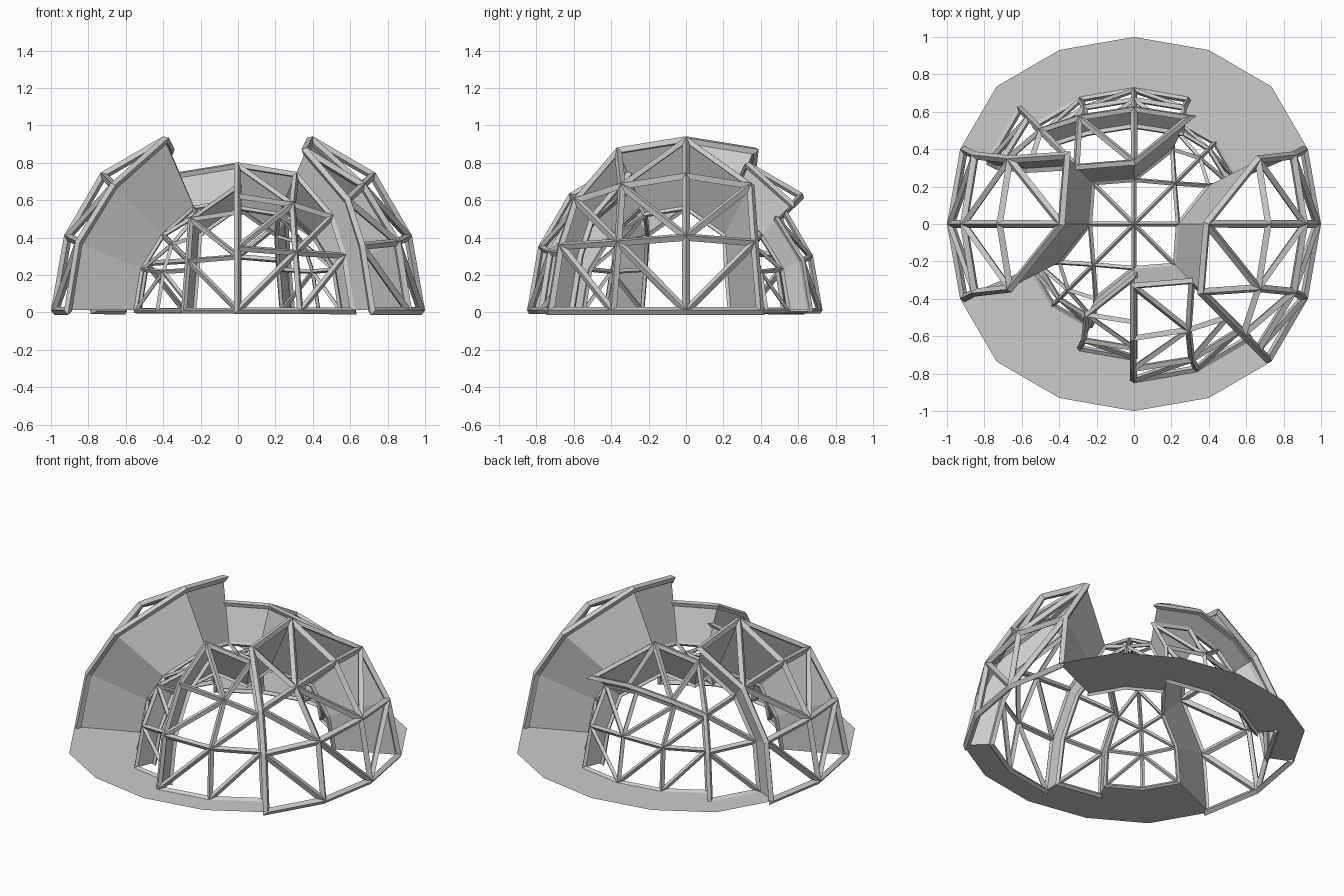
import bpy, bmesh
from mathutils import Vector
from collections import defaultdict

if "Cube" in bpy.data.objects:
    bpy.data.objects.remove(bpy.data.objects["Cube"])

LIFT = 0.012      # dome base sits slightly above the ground
STRUT = 0.043     # strut thickness at radius 1

# Rounded-cube grid: (larger, smaller step) -> (u, v, depth)
GRID = {(0, 0): (0, 0, 1), (1, 0): (.4, 0, .93), (2, 0): (.735, 0, .735),
        (1, 1): (.37, .37, .87), (2, 1): (.68, .35, .68), (2, 2): (.6, .6, .6)}
# Radius of each column of the four side faces, from the negative end
SIDES = {'+x': (1, 1, 1, .6), '-x': (.6, 1, 1, .85),
         '-y': (.6, .73, .85, .85), '+y': (.73, .73, .73, .6)}


def point(face, u, v):
    a, b = abs(u), abs(v)
    p, q, d = GRID[max(a, b), min(a, b)]
    if b > a:
        p, q = q, p
    p, q = (p if u > 0 else -p), (q if v > 0 else -q)
    if face == 'top':
        return Vector((p, q, d))
    s = 1 if face[0] == '+' else -1
    return Vector((s * d, p, q)) if face[1] == 'x' else Vector((p, s * d, q))


def top_radius(x, y):
    a, b = abs(x), abs(y)
    if a < 1 and b < 1:
        return .6
    if a > 1 and b > 1:                       # corner cells
        if x > 0 and y < 0:
            return 1 if a > b else .85
        return .85 if x < 0 and y > 0 else .6
    if a > 1:                                 # left and right cells
        return 1 if x * y < 0 or a - b > 1 else .6
    if y > 0:                                 # back cells
        return .85 if x < 0 or b - a > 1 else .6
    return .85 if x > 0 else (.73 if b - a > 1 else .6)


# Collect every triangle with its shell radius
tris = []
for face in ['top', *SIDES]:
    for i in range(-2, 2):
        for j in range(-2 if face == 'top' else 0, 2):
            c = [(i, j), (i + 1, j), (i + 1, j + 1), (i, j + 1)]
            if (i < 0) != (j < 0):            # diagonals radiate from the centre
                c = c[1:] + c[:1]
            for t in ((c[0], c[1], c[2]), (c[0], c[2], c[3])):
                r = (top_radius(sum(q[0] for q in t) / 3, sum(q[1] for q in t) / 3)
                     if face == 'top' else SIDES[face][i + 2])
                tris.append((r, [point(face, *q) for q in t]))


def build(name, polys):
    bm = bmesh.new()
    for p in polys:
        bm.faces.new([bm.verts.new(v + Vector((0, 0, LIFT))) for v in p])
    bmesh.ops.remove_doubles(bm, verts=bm.verts, dist=1e-4)
    me = bpy.data.meshes.new(name)
    bm.to_mesh(me)
    bm.free()
    ob = bpy.data.objects.new(name, me)
    bpy.context.collection.objects.link(ob)
    return ob


# Lattice shells, one object per radius
names = {1: 'outer_lattice', .85: 'second_lattice', .73: 'third_lattice', .6: 'inner_lattice'}
for r, name in names.items():
    polys = []
    for tr, t in tris:
        if tr == r:
            if (t[1] - t[0]).cross(t[2] - t[0]).dot(t[0]) < 0:
                t = t[::-1]
            polys.append([v * r for v in t])
    ob = build(name, polys)
    w = ob.modifiers.new('struts', 'WIREFRAME')
    w.thickness = STRUT * r
    w.offset = -1
    w.use_boundary = True
    w.use_even_offset = True

# Solid walls where neighbouring shells differ, and the flat base ring
edges = defaultdict(list)
for r, t in tris:
    for k in range(3):
        pair = sorted(tuple(round(c, 4) + 0.0 for c in v) for v in (t[k], t[k - 1]))
        edges[tuple(pair)].append(r)
walls, base = [], []
for (a, b), rs in edges.items():
    ground = len(rs) == 1
    lo, hi = min(rs), 1 if ground else max(rs)
    if hi - lo > .01:
        a, b = Vector(a), Vector(b)
        (base if ground else walls).append([a * lo, b * lo, b * hi, a * hi])
build('step_walls', walls)
build('base_ring', base)
